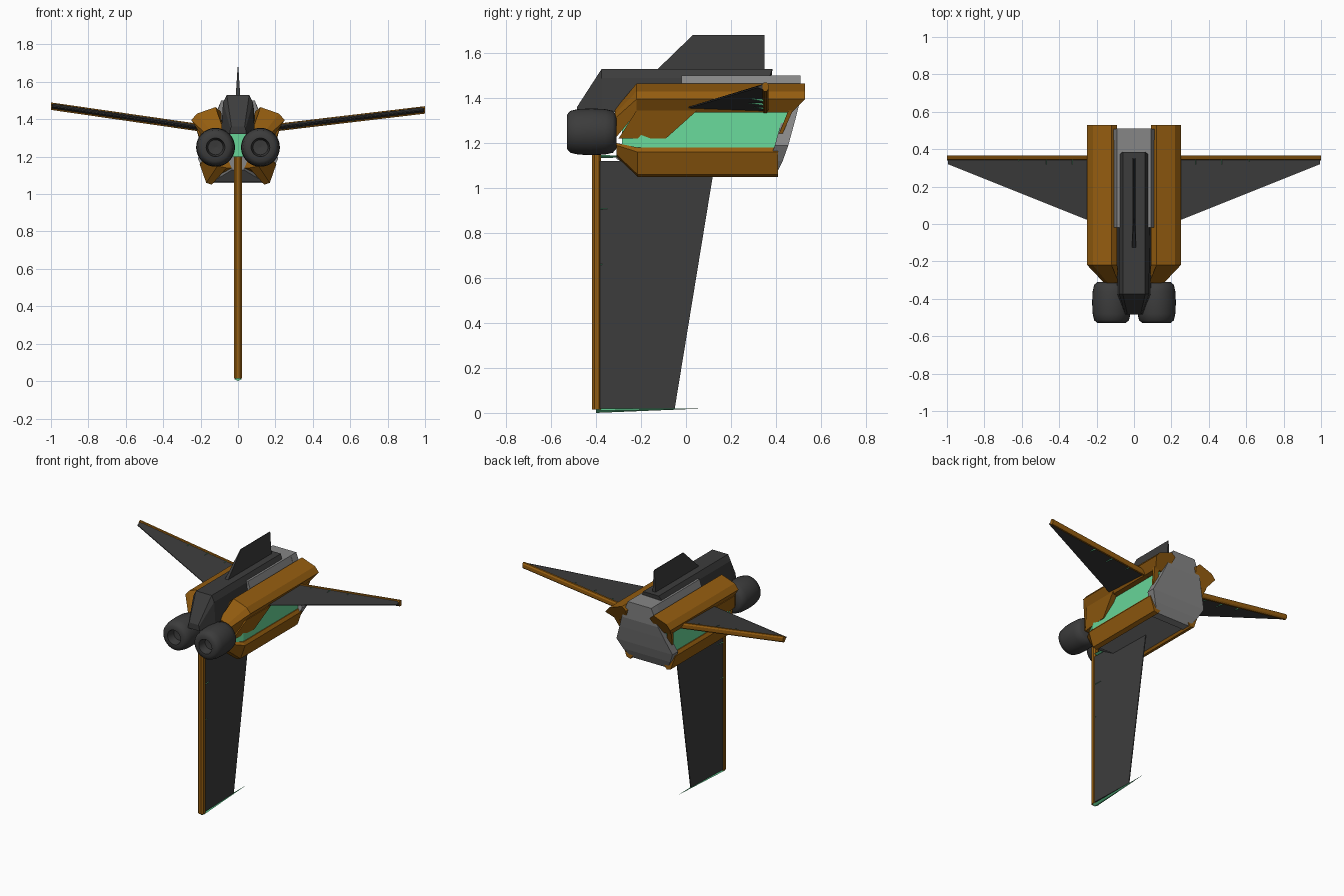
import bpy, bmesh, math
from mathutils import Vector

if "Cube" in bpy.data.objects:
    bpy.data.objects.remove(bpy.data.objects["Cube"])


def material(name, r, g, b):
    m = bpy.data.materials.new(name)
    m.use_nodes = True
    m.diffuse_color = (r, g, b, 1)
    node = m.node_tree.nodes["Principled BSDF"]
    node.inputs["Base Color"].default_value = (r, g, b, 1)
    return m


ORANGE = material("ochre_orange", 0.30, 0.11, 0.005)
GREEN = material("mint_green", 0.135, 0.66, 0.31)
DARK = material("charcoal", 0.045, 0.045, 0.045)
GREY = material("mid_grey", 0.24, 0.24, 0.24)


def loft(name, rings, mat, side=1, closed=False, smooth=False):
    """Skin a list of equal-sized rings of points; side=-1 mirrors in x."""
    bm = bmesh.new()
    rows = [[bm.verts.new((side * x, y, z)) for x, y, z in ring] for ring in rings]
    n = len(rows[0])
    pairs = list(zip(rows, rows[1:])) + ([(rows[-1], rows[0])] if closed else [])
    for a, b in pairs:
        for i in range(n):
            j = (i + 1) % n
            bm.faces.new((a[i], a[j], b[j], b[i]))
    if not closed:
        bm.faces.new(rows[0])
        bm.faces.new(rows[-1])
    bmesh.ops.recalc_face_normals(bm, faces=bm.faces)
    mesh = bpy.data.meshes.new(name)
    bm.to_mesh(mesh)
    bm.free()
    mesh.materials.append(mat)
    ob = bpy.data.objects.new(name, mesh)
    bpy.context.collection.objects.link(ob)
    if smooth:
        bpy.context.view_layer.objects.active = ob
        ob.select_set(True)
        bpy.ops.object.shade_smooth_by_angle(angle=math.radians(40))
        ob.select_set(False)
    return ob


def at_y(y, section):
    return [(x, y, z) for x, z in section]


def symmetric(half):
    return half + [(-x, z) for x, z in reversed(half)]


def bar(name, a, b, across, up, mat):
    """Chamfered bar from a to b; across and up are half-size vectors."""
    c, u = Vector(across), Vector(up)
    shape = [(1, .5), (.5, 1), (-.5, 1), (-1, .5), (-1, -.5), (-.5, -1), (.5, -1), (1, -.5)]
    return loft(name, [[Vector(p) + c * s + u * t for s, t in shape] for p in (a, b)], mat)


def spike(name, base, tip, across, up):
    """Four-sided blade tapering from base to tip."""
    c, u = Vector(across), Vector(up)
    rings = [[Vector(p) + k * v for v in (c, u, -c, -u)] for p, k in ((base, 1), (tip, .03))]
    return loft(name, rings, GREEN)


# Dark spine with sloped nose, and dorsal fin
spine = symmetric([(.06, 1.53), (.08, 1.49), (.09, 1.33)])
nose = symmetric([(.035, 1.36), (.04, 1.35), (.045, 1.32)])
tail = [(x, .385 if z > 1.5 else .37, max(z, 1.42)) for x, z in spine]
loft("spine", [at_y(-.485, nose), at_y(-.375, spine), tail], DARK)
fin_outline = [(-.13, 1.525), (.03, 1.68), (.35, 1.68), (.35, 1.525)]
loft("dorsal_fin", [[(s * (.012 if z < 1.6 else .002), y, z) for y, z in fin_outline]
                    for s in (-1, 1)], DARK)

# Grey hull: top deck, curved rear panel and belly
deck = symmetric([(.09, 1.5), (.14, 1.36)])
loft("top_deck", [at_y(-.02, deck), at_y(.47, deck)], GREY)
stations = [(1.5, .09, .51), (1.38, .14, .505), (1.3, .17, .485),
            (1.19, .215, .455), (1.12, .18, .43), (1.06, .14, .40)]
loft("rear_panel", [[(-w, y - .06, z), (w, y - .06, z), (w, y, z), (-w, y, z)]
                    for z, w, y in stations], GREY)
belly = symmetric([(.15, 1.18), (.14, 1.065)])
loft("belly", [at_y(-.31, symmetric([(.06, 1.2), (.03, 1.13)])),
               at_y(-.2, belly), at_y(.39, belly)], GREY)

# Green inner hull with raked rear end
core = symmetric([(.17, 1.345), (.185, 1.17)])
core_front = symmetric([(.14, 1.32), (.145, 1.17)])
core_rear = [(x, .46 if z > 1.3 else .405, z) for x, z in core]
loft("inner_hull", [at_y(-.285, core_front), at_y(-.2, core), core_rear], GREEN)

for side, label, tip_z in ((1, "left", 1.45), (-1, "right", 1.47)):
    # Upper armour rail
    section = [(.12, 1.465), (.22, 1.43), (.25, 1.395), (.21, 1.335), (.12, 1.335), (.09, 1.44)]
    front = [(.08, 1.35), (.14, 1.33), (.16, 1.31), (.16, 1.22), (.1, 1.22), (.08, 1.27)]
    rear = [(x, .53 if z > 1.39 else .47, z) for x, z in section]
    loft(label + "_upper_rail", [at_y(-.315, front), at_y(-.22, section), rear], ORANGE, side)

    # Cheek plate ahead of the green panel, and strip behind it
    for part, outline in (("cheek", [(-.3, 1.22), (-.22, 1.345), (.05, 1.345), (-.09, 1.22)]),
                          ("rear_strip", [(.405, 1.22), (.455, 1.345), (.475, 1.345), (.42, 1.22)])):
        plate = [[(x + (.035 if z > 1.3 else 0) * (y > -.25) - (.02 if y < -.25 else 0), y, z)
                  for y, z in outline] for x in (.15, .187)]
        loft(label + "_" + part, plate, ORANGE, side)

    # Lower armour rail
    low = [(.19, 1.18), (.205, 1.16), (.17, 1.06), (.14, 1.05), (.11, 1.09), (.11, 1.18)]
    low_front = [(.13, 1.2), (.14, 1.19), (.11, 1.15), (.06, 1.14), (.02, 1.14), (.02, 1.2)]
    loft(label + "_lower_rail", [at_y(-.31, low_front), at_y(-.215, low), at_y(.41, low)],
         ORANGE, side)

    # Round engine pod with a recessed mouth
    profile = [(.0, -.47), (.04, -.475), (.05, -.53), (.075, -.53), (.093, -.515), (.101, -.48),
               (.104, -.42), (.101, -.36), (.093, -.325), (.075, -.31), (.0, -.31)]
    spin = [[(.12 + max(r, .001) * math.cos(a), y, 1.25 + max(r, .001) * math.sin(a))
             for r, y in profile]
            for a in (math.tau * i / 32 for i in range(32))]
    loft(label + "_engine", spin, DARK, side, closed=True, smooth=True)

    # Wedge wing, thick along the bar
    def wing_z(x):
        return 1.36 + (tip_z - 1.36) * (x - .24) / .76

    wing = [[(x, lead, wing_z(x) + .003), (x, .35, wing_z(x) + .015),
             (x, .35, wing_z(x) - .015), (x, lead, wing_z(x) - .003)]
            for x, lead in ((.17, -.01), (.995, .32))]
    loft(label + "_wing", wing, DARK, side)
    bar(label + "_wing_edge", (side * .18, .353, wing_z(.18)), (side, .353, tip_z),
        (0, .013, 0), (0, 0, .02), ORANGE)
    for x, end in ((.33, .25), (.47, .21), (.615, .25)):
        spike(label + "_wing_spike", (side * x, .345, wing_z(x)), (side * x, end, wing_z(x)),
              (.007, 0, 0), (0, 0, .02))

# Long keel below the hull, with edge bar and green blades
keel = [[(.016, -.39, z), (.003, trail, z), (-.003, trail, z), (-.016, -.39, z)]
        for z, trail in ((.02, -.05), (1.12, .13))]
loft("keel", keel, DARK)
bar("keel_edge", (0, -.398, .015), (0, -.398, 1.2), (.021, 0, 0), (0, .02, 0), ORANGE)
for z, end in ((1.14, -.15), (.907, -.2), (.66, -.3)):
    spike("keel_spike", (0, -.38, z), (0, end, z), (.021, 0, 0), (0, 0, .007))
spike("keel_foot", (0, -.4, .01), (0, .085, .02), (.02, 0, 0), (0, 0, .01))
